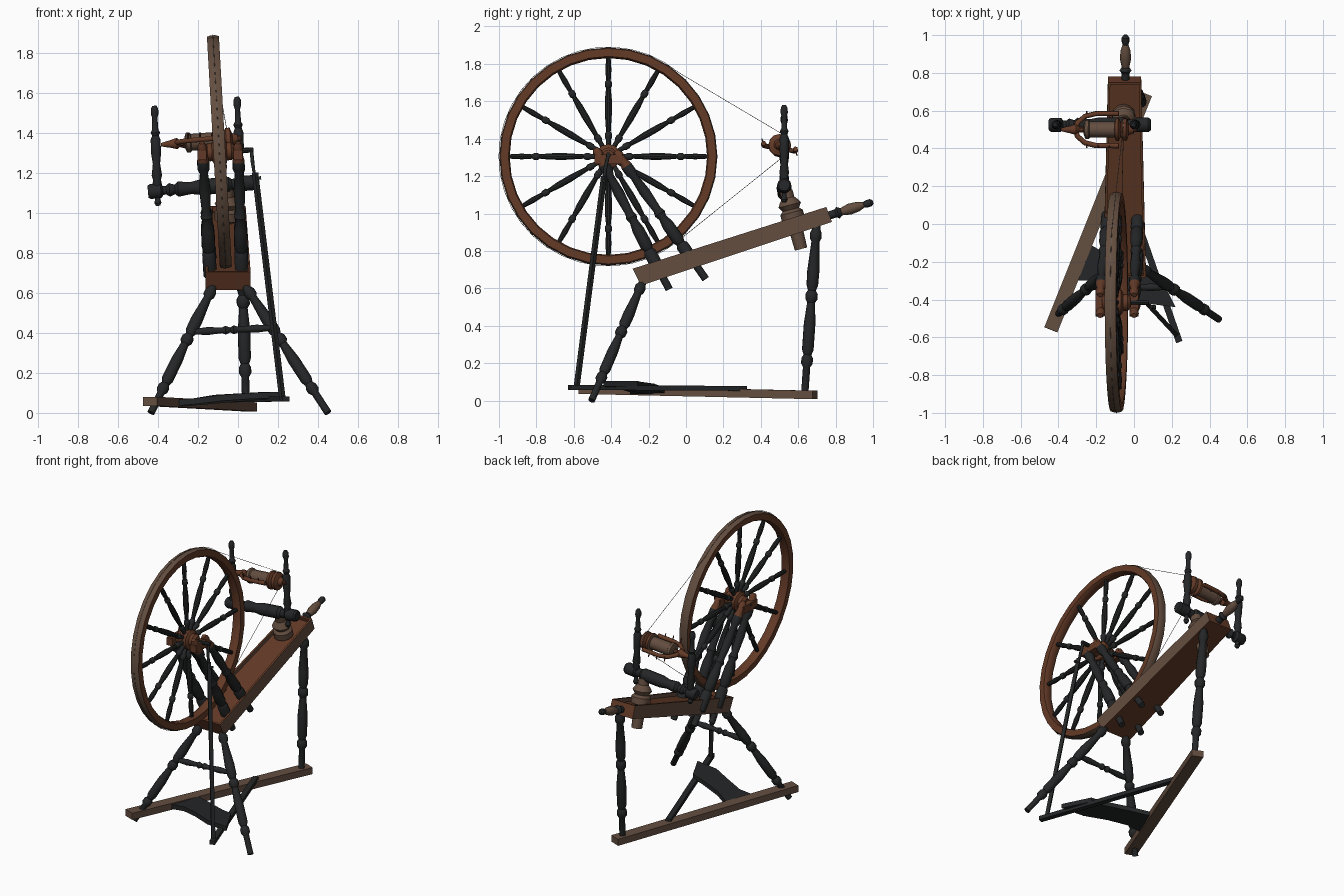
import bpy, bmesh, math
from mathutils import Vector, Matrix

if "Cube" in bpy.data.objects:
    bpy.data.objects.remove(bpy.data.objects["Cube"])


def mat(name, c):
    m = bpy.data.materials.new(name)
    m.diffuse_color = (*c, 1)
    m.use_nodes = True
    m.node_tree.nodes["Principled BSDF"].inputs["Base Color"].default_value = m.diffuse_color
    return m


RED = mat("reddish brown wood", (0.125, 0.042, 0.02))
TAN = mat("grey brown wood", (0.125, 0.075, 0.05))
BLACK = mat("charcoal wood", (0.018, 0.019, 0.020))
CORD = mat("grey cord", (0.12, 0.11, 0.10))
V = Vector
TILT = Matrix.Rotation(-0.056, 4, 'Y')      # lean of the wheel


def finish(name, bm, mats, rule=None):
    bmesh.ops.recalc_face_normals(bm, faces=bm.faces)
    me = bpy.data.meshes.new(name)
    if rule:
        for f in bm.faces:
            f.material_index = rule(f)
    bm.to_mesh(me)
    bm.free()
    for m in mats:
        me.materials.append(m)
    ob = bpy.data.objects.new(name, me)
    bpy.context.collection.objects.link(ob)
    bpy.ops.object.select_all(action='DESELECT')
    ob.select_set(True)
    bpy.context.view_layer.objects.active = ob
    bpy.ops.object.shade_smooth_by_angle(angle=math.radians(35))
    return ob


def turned(name, p0, p1, prof, r=1.0, mats=(BLACK,), band=None, n=12):
    """Lathe (t, radius) profile along p0-p1; band(t) picks the material."""
    p0, p1 = V(p0), V(p1)
    q = (p1 - p0).to_track_quat('Z', 'Y')
    bm = bmesh.new()
    rings = []
    for t, rad in prof:
        c = p0.lerp(p1, t)
        rings.append([bm.verts.new(c + q @ V((math.cos(a) * rad * r, math.sin(a) * rad * r, 0)))
                      for a in (2 * math.pi * k / n for k in range(n))])
    for i, (a, b) in enumerate(zip(rings, rings[1:])):
        idx = band((prof[i][0] + prof[i + 1][0]) / 2) if band else 0
        for k in range(n):
            bm.faces.new((a[k], a[(k + 1) % n], b[(k + 1) % n], b[k])).material_index = idx
    bm.faces.new(rings[0]).material_index = band(0) if band else 0
    bm.faces.new(rings[-1]).material_index = band(1) if band else 0
    return finish(name, bm, mats)


def beam(name, p0, p1, w, h, m):
    p0, p1 = V(p0), V(p1)
    d = (p1 - p0).normalized()
    s = d.cross(V((0, 0, 1))).normalized()
    u = s.cross(d)
    bm = bmesh.new()
    e = [[bm.verts.new(p + s * w / 2 * i + u * h / 2 * j)
          for i, j in ((-1, -1), (1, -1), (1, 1), (-1, 1))] for p in (p0, p1)]
    bm.faces.new(e[0])
    bm.faces.new(e[1])
    for k in range(4):
        bm.faces.new((e[0][k], e[0][(k + 1) % 4], e[1][(k + 1) % 4], e[1][k]))
    return finish(name, bm, (m,))


def tube(name, pts, rad, m, cyclic=False):
    cu = bpy.data.curves.new(name, 'CURVE')
    cu.dimensions = '3D'
    cu.bevel_depth = rad
    cu.bevel_resolution = 1
    s = cu.splines.new('POLY')
    s.points.add(len(pts) - 1)
    for p, co in zip(s.points, pts):
        p.co = (*co, 1)
    s.use_cyclic_u = cyclic
    cu.use_fill_caps = True
    cu.materials.append(m)
    ob = bpy.data.objects.new(name, cu)
    bpy.context.collection.objects.link(ob)


LEG = [(0, .55), (.06, .7), (.08, .95), (.11, .95), (.13, .65), (.3, 1), (.38, .95), (.41, .65),
       (.43, 1), (.46, 1), (.48, .65), (.6, .95), (.75, .95), (.78, .65), (.8, .95), (.83, .95), (.85, .6), (1, .6)]
SPOKE = [(0, .7), (.12, .7), (.14, 1), (.18, 1), (.2, .65), (.4, 1), (.55, .95), (.66, .65),
         (.68, 1), (.72, 1), (.74, .65), (.85, .85), (1, .6)]
POST = [(0, .6), (.12, .6), (.121, 1), (.26, 1), (.28, .7), (.31, 1), (.42, .95), (.48, .65),
        (.51, .9), (.54, .65), (.68, .85), (.8, .6), (.83, .9), (.88, .9), (.93, .6), (.97, .75), (1, .4)]

# Wheel rim: dished rectangular section around the x axis
C = V((-.093, -.415, 1.305))
bm = bmesh.new()
sec = [(-.03, .577), (-.012, .583), (.012, .583), (.03, .577), (.03, .535), (.018, .528), (-.018, .528), (-.03, .535)]
N = 32
rings = [[bm.verts.new(C + TILT @ V((x, r * math.cos(a), r * math.sin(a)))) for x, r in sec]
         for a in (2 * math.pi * k / N for k in range(N))]
for k in range(N):
    a, b = rings[k], rings[(k + 1) % N]
    for j in range(8):
        bm.faces.new((a[j], a[(j + 1) % 8], b[(j + 1) % 8], b[j]))
finish("wheel_rim", bm, (RED, TAN),
       lambda f: 0 if abs(f.normal.x) > .7 or (f.calc_center_median() - C).length < .54 else 1)

# Spokes, hub, axle
for k in range(12):
    a = k * math.pi / 6
    d = TILT @ V((0, math.cos(a), math.sin(a)))
    turned("spoke", C + d * .03, C + d * .54, SPOKE, .019, n=10)
ax = TILT @ V((1, 0, 0))
turned("wheel_hub", C - ax * .075, C + ax * .075,
       [(0, .03), (.1, .045), (.25, .045), (.32, .065), (.68, .065), (.75, .045), (.9, .045), (1, .03)], mats=(RED,))
turned("axle", C - ax * .11, C + ax * .17, [(0, .013), (1, .013)], n=8)

# Bench: sloping tapered tray
bm = bmesh.new()
ends = []
for pts, hw in (((-.285, .705, -.24, .615), .113), ((.75, 1.035, .78, .955), .088)):
    yt, zt, yb, zb = pts
    ends.append([bm.verts.new((-.05 + s * hw, y, z)) for s, y, z in ((-1, yb, zb), (1, yb, zb), (1, yt, zt), (-1, yt, zt))])
bm.faces.new(ends[0])
bm.faces.new(ends[1])
sides = [bm.faces.new((ends[0][k], ends[0][(k + 1) % 4], ends[1][(k + 1) % 4], ends[1][k])) for k in range(4)]
bmesh.ops.recalc_face_normals(bm, faces=bm.faces)
top = sides[2]
bmesh.ops.inset_region(bm, faces=[top], thickness=.018)
inner = bmesh.ops.extrude_face_region(bm, geom=[top])
bmesh.ops.translate(bm, vec=V((0, .008, -.024)), verts=[g for g in inner['geom'] if isinstance(g, bmesh.types.BMVert)])
bmesh.ops.delete(bm, geom=[top], context='FACES_ONLY')
finish("bench", bm, (RED, TAN), lambda f: 1 if abs(f.normal.x) > .7 else 0)

# Wheel posts: a main post and a brace on each side, with bearing blocks
for side, xb, xt in (("left", -.133, -.18), ("right", .022, .0)):
    turned(side + "_wheel_post", (xb, -.09, .595), (xt, -.485, 1.35), POST, .034, (BLACK, RED), lambda t: int(t > .86))
    turned(side + "_wheel_brace", (xb, .105, .65), (xt, -.375, 1.335), POST, .034, (BLACK, RED), lambda t: int(t > .86))
    beam(side + "_bearing_block", (xt, -.49, 1.29), (xt, -.34, 1.29), .045, .05, RED)

# Bench handle
turned("bench_handle", (-.045, .75, .985), (-.045, 1.0, 1.062),
       [(0, .022), (.2, .022), (.25, .032), (.32, .02), (.5, .03), (.68, .026), (.8, .015), (.86, .02), (.95, .02), (1, .01)],
       mats=(BLACK, TAN), band=lambda t: int(.3 < t < .8))

# Tension stem, horizontal crossbar and maidens
turned("tension_stem", (-.055, .535, 1.12), (-.055, .615, .81),
       [(0, .035), (.12, .035), (.18, .05), (.24, .062), (.32, .045), (.37, .062), (.5, .062), (.53, .038), (1, .034)],
       mats=(TAN,))
turned("flyer_crossbar", (-.45, .525, 1.105), (.088, .525, 1.152),
       [(0, .03), (.02, .037), (.12, .037), (.14, .022), (.17, .022), (.2, .034), (.25, .024), (.28, .038), (.4, .03),
        (.5, .04), (.75, .04), (.78, .028), (.84, .028), (.86, .038), (.98, .038), (1, .03)])
MAIDEN = [(0, .4), (.03, .7), (.06, .5), (.15, .5), (.2, .95), (.26, .75), (.3, 1), (.42, .7), (.52, .95), (.66, .95),
          (.7, .65), (.73, .9), (.76, .6), (.88, .5), (.92, .75), (.97, .7), (1, .4)]
turned("left_maiden", (-.40, .525, 1.035), (-.418, .525, 1.535), MAIDEN, .026)
turned("right_maiden", (.015, .525, 1.06), (-.005, .525, 1.58), MAIDEN, .026)

# Flyer and bobbin
F0, F1 = V((-.385, .5, 1.34)), V((.015, .5, 1.372))
turned("flyer_spindle", F0, F1, [(0, .008), (.05, .014), (.12, .02), (.2, .03), (.24, .015), (1, .012)], mats=(RED,), n=10)
turned("bobbin", F0.lerp(F1, .3), F0.lerp(F1, .96),
       [(0, .03), (.03, .05), (.1, .05), (.12, .042), (.62, .042), (.64, .06), (.7, .06), (.74, .04), (.78, .058),
        (.86, .058), (.9, .03), (1, .02)], mats=(TAN, RED), band=lambda t: int(t > .63))
tube("flyer_arms", [(-.08, .415, 1.375), (-.2, .415, 1.365), (-.26, .43, 1.36), (-.3, .465, 1.353), (-.31, .5, 1.35),
                    (-.3, .535, 1.345), (-.26, .57, 1.335), (-.2, .585, 1.335), (-.08, .585, 1.345)], .014, RED)
for x in (-.25, -.19, -.13):
    tube("flyer_hook", [(x, .418, 1.37), (x, .405, 1.4)], .004, RED)
    tube("flyer_hook", [(x, .582, 1.34), (x, .595, 1.31)], .004, RED)

# Drive band round wheel and bobbin pulley
band = [C + TILT @ V((0, .586 * math.cos(a), .586 * math.sin(a)))
        for a in (math.radians(50 + 260 * k / 28) for k in range(29))]
band += [V((-.055, .5 + .06 * math.cos(a), 1.365 + .06 * math.sin(a)))
         for a in (math.radians(-50 + 20 * k) for k in range(6))]
tube("drive_band", band, .0015, CORD, True)

# Legs and stretcher
turned("front_right_leg", (.02, -.22, .66), (.45, -.505, .0), LEG, .031)
turned("front_left_leg", (-.11, -.22, .66), (-.435, -.505, .0), LEG, .031)
turned("back_leg", (.015, .70, .97), (.04, .635, .04), LEG, .033)
turned("leg_stretcher", (-.235, -.335, .405), (.175, -.335, .425),
       [(0, .012), (.2, .02), (.38, .014), (.42, .022), (.48, .012), (.52, .022), (.58, .014), (.8, .02), (1, .012)])

# Base plank, treadle bar and foot board
beam("base_plank", (-.44, -.56, .058), (.06, .69, .03), .075, .045, TAN)
beam("treadle_bar", (-.09, .32, .065), (.24, -.625, .07), .035, .026, BLACK)
outline = [(-.36, -.30, .06), (-.30, -.18, .06), (-.25, -.1, .065), (-.12, -.17, .09), (.05, -.24, .1), (.13, -.26, .105),
           (.22, -.44, .105), (.06, -.42, .1), (-.08, -.35, .09), (-.2, -.30, .075)]
bm = bmesh.new()
hi = [bm.verts.new(p) for p in outline]
lo = [bm.verts.new((x, y, z - .03)) for x, y, z in outline]
bm.faces.new(hi)
bm.faces.new(lo)
for k in range(len(hi)):
    j = (k + 1) % len(hi)
    bm.faces.new((hi[k], hi[j], lo[j], lo[k]))
finish("foot_board", bm, (BLACK,))

# Crank and connecting rod
tube("crank", [C + ax * .16, (.073, -.43, 1.25), (.085, -.44, 1.17), (.115, -.44, 1.175)], .01, BLACK)
beam("connecting_rod", (.085, -.438, 1.2), (.222, -.585, .07), .024, .022, BLACK)
